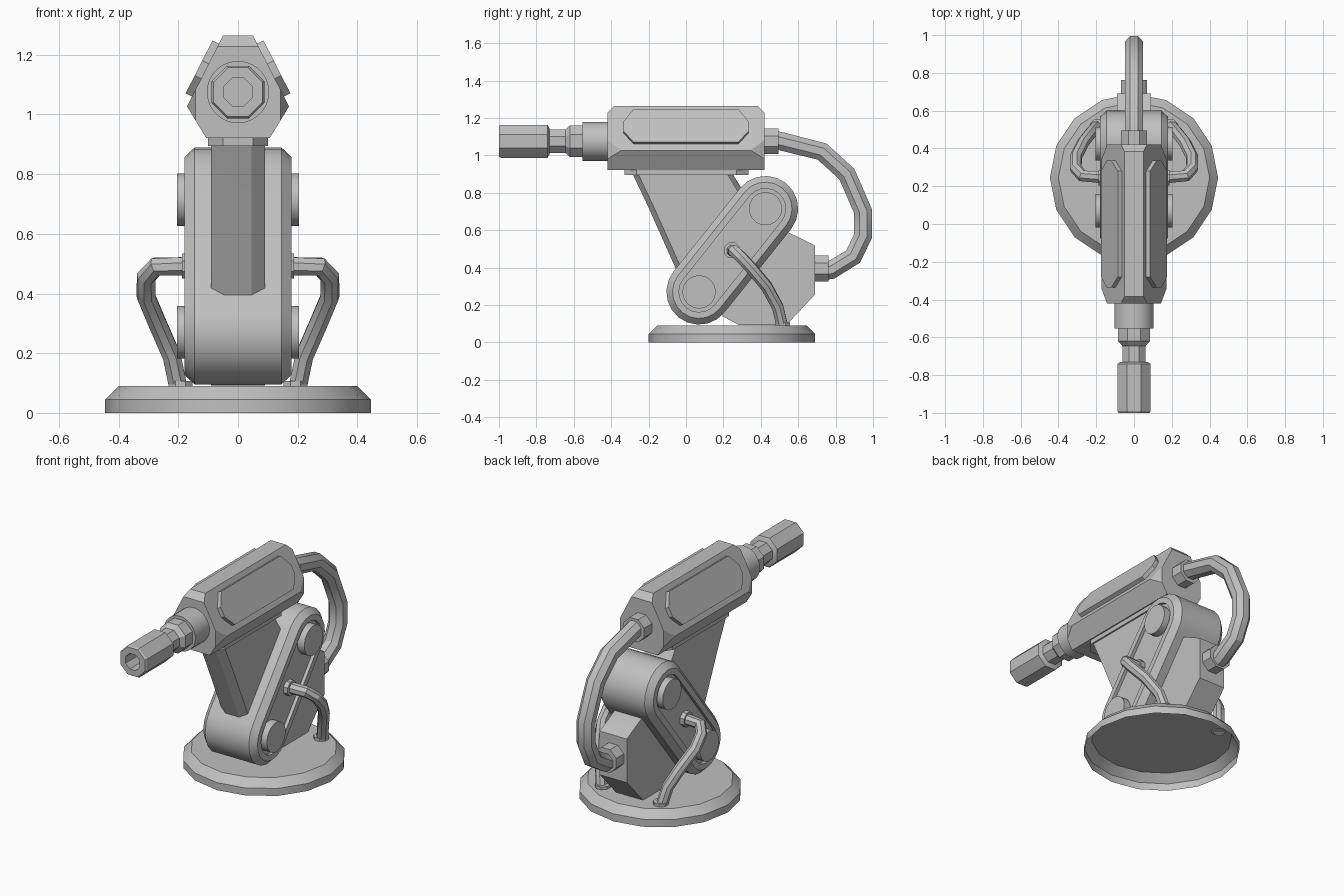
import bpy, bmesh
from math import pi, cos, sin, atan2, radians
from mathutils import Vector

cube = bpy.data.objects.get("Cube")
if cube:
    bpy.data.objects.remove(cube)

GREY = (0.53, 0.53, 0.53, 1)
grey = bpy.data.materials.new("grey_metal")
grey.use_nodes = True
grey.diffuse_color = GREY
grey.node_tree.nodes["Principled BSDF"].inputs["Base Color"].default_value = GREY


def finish(name, bm):
    bmesh.ops.recalc_face_normals(bm, faces=bm.faces)
    mesh = bpy.data.meshes.new(name)
    bm.to_mesh(mesh)
    bm.free()
    mesh.materials.append(grey)
    ob = bpy.data.objects.new(name, mesh)
    bpy.context.collection.objects.link(ob)
    bpy.ops.object.select_all(action='DESELECT')
    ob.select_set(True)
    bpy.context.view_layer.objects.active = ob
    bpy.ops.object.shade_smooth_by_angle(angle=radians(30))
    return ob


def loft_mesh(rings, caps=(True, True)):
    """Bridge closed rings of equal length and cap the ends."""
    bm = bmesh.new()
    loops = [[bm.verts.new(p) for p in ring] for ring in rings]
    n = len(loops[0])
    for a, b in zip(loops, loops[1:]):
        for i in range(n):
            j = (i + 1) % n
            bm.faces.new((a[i], a[j], b[j], b[i]))
    if caps[0]:
        bm.faces.new(loops[0])
    if caps[1]:
        bm.faces.new(loops[-1])
    return bm


def loft(name, rings, caps=(True, True)):
    return finish(name, loft_mesh(rings, caps))


def turned(name, centre, axis, profile, sides, caps=(True, True)):
    """Lathe (distance along axis, flat-to-centre radius) steps."""
    axis = Vector(axis)
    u = Vector((1, 0, 0)) if abs(axis.x) < 0.5 else Vector((0, 1, 0))
    v = axis.cross(u)
    angles = [2 * pi * (i + 0.5) / sides for i in range(sides)]
    k = 1 / cos(pi / sides)
    rings = [[Vector(centre) + axis * d + (u * cos(a) + v * sin(a)) * r * k
              for a in angles] for d, r in profile]
    return loft(name, rings, caps)


def tube(name, path, radius, side, sides=8):
    """Faceted tube along a path, with a steady twist."""
    path = [Vector(p) for p in path]
    side = Vector(side)
    rings = []
    for i, p in enumerate(path):
        t = Vector((0, 0, 0))
        if i:
            t += (p - path[i - 1]).normalized()
        if i < len(path) - 1:
            t += (path[i + 1] - p).normalized()
        t.normalize()
        side = (side - t * side.dot(t)).normalized()
        up = t.cross(side)
        rings.append([p + (side * cos(a) + up * sin(a)) * radius
                      for a in [2 * pi * (k + 0.5) / sides for k in range(sides)]])
    return loft(name, rings)


# Base dish, open underneath
BASE_Y = 0.245
rim = [[(r * cos(i * pi / 8), BASE_Y + r * sin(i * pi / 8), z) for i in range(16)]
       for r, z in ((0.445, 0), (0.445, 0.045), (0.4, 0.09))]
loft("base", rim, (False, True))

# Slanted arm with rounded ends, chamfered rims and shallow side recesses
LOW, HIGH = Vector((0, 0.07, 0.27)), Vector((0, 0.425, 0.715))
slant = atan2(HIGH.z - LOW.z, HIGH.y - LOW.y)


def stadium(x, r, steps=10):
    ring = []
    for centre, start in ((HIGH, slant - pi / 2), (LOW, slant + pi / 2)):
        for i in range(steps + 1):
            a = start + pi * i / steps
            ring.append((x, centre.y + r * cos(a), centre.z + r * sin(a)))
    return ring


half = [(0.145, 0.175), (0.18, 0.142), (0.18, 0.108), (0.16, 0.108)]
loft("slanted_arm", [stadium(-x, r) for x, r in reversed(half)] + [stadium(x, r) for x, r in half])

# Pivot caps on both ends and both sides
for side, s in (("left", 1), ("right", -1)):
    for end, c in (("lower", LOW), ("upper", HIGH)):
        turned(f"{end}_pivot_{side}", c, (s, 0, 0), [(0.14, 0.088), (0.205, 0.088)], 24)


# Bracket between arm and head: chamfered wedge
def bracket_ring(front, back, z):
    w, c, d = 0.09, 0.045, 0.03
    return [(-c, front, z), (c, front, z), (w, front + d, z), (w, back - d, z),
            (c, back, z), (-c, back, z), (-w, back - d, z), (-w, front + d, z)]


loft("head_bracket", [bracket_ring(-0.055, 0.2, 0.395), bracket_ring(-0.2, 0.36, 0.72),
                      bracket_ring(-0.285, 0.25, 0.9)])


# Mounting plate under the head
def plate_ring(z):
    w, c, f, b, d = 0.1, 0.05, -0.33, 0.335, 0.065
    return [(-c, f, z), (c, f, z), (w, f + d, z), (w, b - d, z),
            (c, b, z), (-c, b, z), (-w, b - d, z), (-w, f + d, z)]


loft("mounting_plate", [plate_ring(0.895), plate_ring(0.925)])

# Head: six-sided bar with cropped top and side corners
section = [(0.05, 1.265), (0.171, 1.027), (0.107, 0.922)]
section += [(-x, z) for x, z in reversed(section)]
bm = loft_mesh([[(x, y, z) for x, z in section] for y in (-0.42, 0.42)])
for e in (-1, 1):
    cuts = [((0, 0.42 * e, 1.228), (0, e, 1))]
    cuts += [((0.143 * s, 0.42 * e, 1), (s * 0.075, e * 0.028, 0)) for s in (-1, 1)]
    for co, no in cuts:
        geom = bm.verts[:] + bm.edges[:] + bm.faces[:]
        bmesh.ops.bisect_plane(bm, geom=geom, plane_co=co, plane_no=no, clear_outer=True)
        bmesh.ops.holes_fill(bm, edges=[ed for ed in bm.edges if ed.is_boundary], sides=0)
finish("head", bm)

# Raised side panels on the sloping head faces
panel = [(-0.335, 1.12), (-0.335, 1.17), (-0.28, 1.237), (0.28, 1.237),
         (0.335, 1.17), (0.335, 1.12), (0.28, 1.06), (-0.28, 1.06)]
for side, s in (("left", 1), ("right", -1)):
    def slope(z):
        return 0.05 + (1.265 - z) * 0.508
    out = Vector((0.891 * s, 0, 0.453))
    rings = [[Vector((s * slope(z), y, z)) + out * d for y, z in panel] for d in (-0.01, 0.024)]
    loft(f"side_panel_{side}", rings)

# Barrel: round collar, stepped nut and hollow muzzle
AXIS_Z = 1.075
FORWARD = (0, -1, 0)
turned("barrel_collar", (0, 0, AXIS_Z), FORWARD, [(0.41, 0.104), (0.553, 0.104)], 32)
turned("barrel_neck", (0, 0, AXIS_Z), FORWARD,
       [(0.54, 0.085), (0.62, 0.085), (0.645, 0.062), (0.75, 0.062)], 8)
turned("muzzle", (0, 0, AXIS_Z), FORWARD,
       [(0.73, 0.07), (0.74, 0.088), (0.99, 0.088), (1.0, 0.082), (1.0, 0.047), (0.88, 0.047)], 8)

# Rear drive block
block = [(0.2, 0.3), (0.195, 0.14), (0.285, 0.092), (0.536, 0.092),
         (0.69, 0.256), (0.69, 0.518), (0.55, 0.587), (0.4, 0.6)]
loft("drive_block", [[(x, y, z) for y, z in block] for x in (-0.09, 0.09)])

# Rear cable with its two sockets
turned("upper_socket", (0, 0, 1.075), (0, 1, 0), [(0.4, 0.068), (0.495, 0.068)], 8)
turned("lower_socket", (0, 0, 0.395), (0, 1, 0), [(0.68, 0.07), (0.762, 0.07)], 8)
tube("rear_cable", [(0, 0.46, 1.085), (0, 0.51, 1.075), (0, 0.728, 1.02), (0, 0.86, 0.9),
                    (0, 0.947, 0.7), (0, 0.947, 0.57), (0, 0.894, 0.459),
                    (0, 0.776, 0.387), (0, 0.72, 0.38)], 0.053, (1, 0, 0))

# Side cables with flanges, mirrored left and right
hose = [(0.15, 0.245, 0.492), (0.275, 0.255, 0.49), (0.308, 0.295, 0.455), (0.308, 0.355, 0.39),
        (0.27, 0.43, 0.3), (0.222, 0.49, 0.19), (0.2, 0.515, 0.085)]
for side, s in (("left", 1), ("right", -1)):
    tube(f"side_cable_{side}", [(s * x, y, z) for x, y, z in hose], 0.033, (0, 1, 0))
    turned(f"arm_flange_{side}", (0, 0.245, 0.492), (s, 0, 0), [(0.155, 0.042), (0.188, 0.042)], 8)
    turned(f"base_flange_{side}", (s * 0.193, 0.515, 0), (0, 0, 1), [(0.085, 0.04), (0.107, 0.04)], 8)
